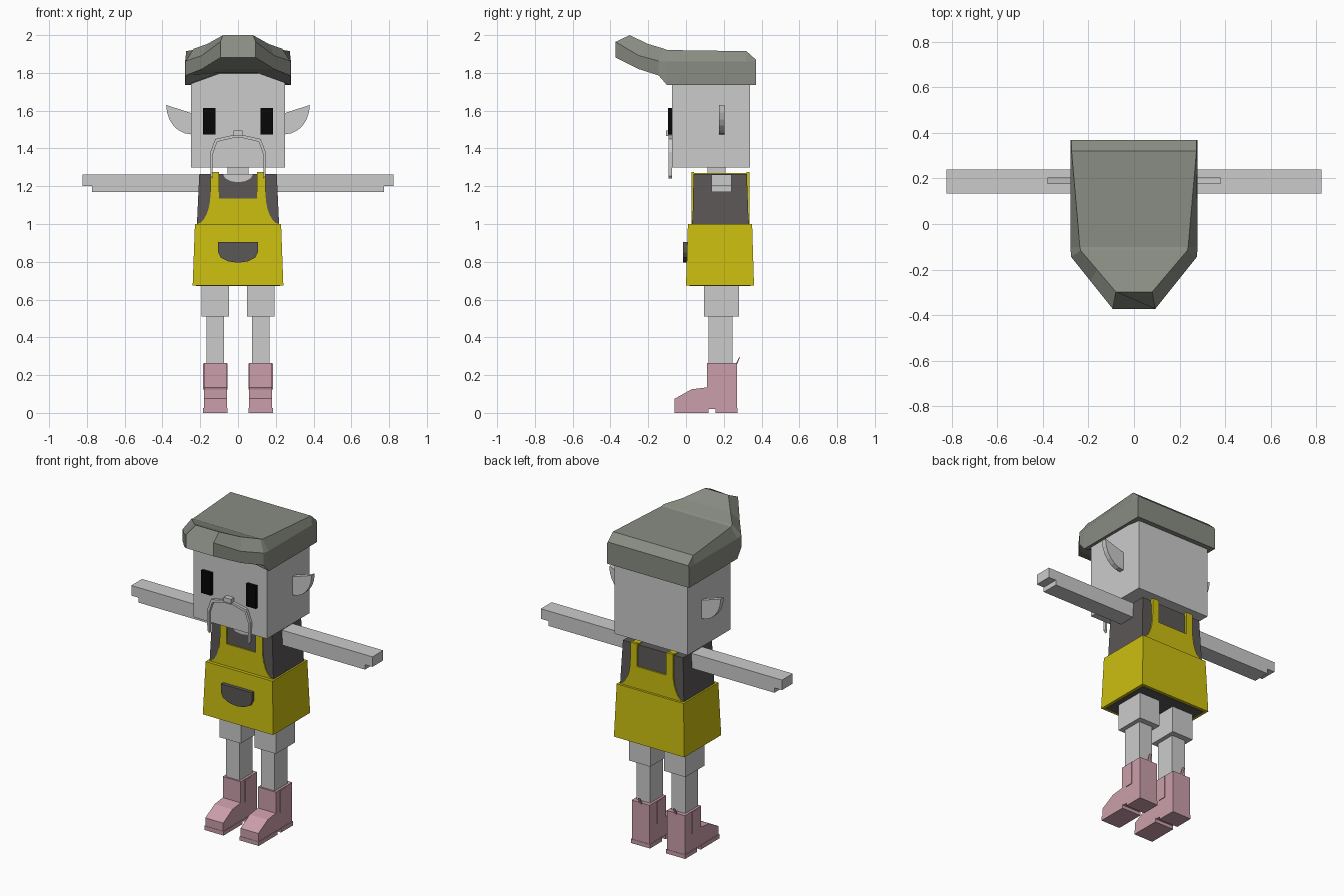
import bpy
import bmesh
from math import cos, sin, radians

cube = bpy.data.objects.get("Cube")
if cube:
    bpy.data.objects.remove(cube, do_unlink=True)


def material(name, red, green, blue):
    colour = (red, green, blue, 1)
    mat = bpy.data.materials.new(name)
    mat.use_nodes = True
    mat.diffuse_color = colour
    mat.node_tree.nodes["Principled BSDF"].inputs["Base Color"].default_value = colour
    return mat


SKIN = material("pale grey", .6, .6, .6)
OLIVE = material("olive grey", .25, .265, .225)
CHARCOAL = material("charcoal", .105, .095, .095)
YELLOW = material("apron yellow", .6, .52, .005)
PINK = material("boot pink", .6, .345, .405)
BLACK = material("eye black", .002, .002, .002)


def loft(name, rings, mat):
    """Skin a list of equal-length point rings and cap both ends."""
    bm = bmesh.new()
    loops = [[bm.verts.new(point) for point in ring] for ring in rings]
    for lower, upper in zip(loops, loops[1:]):
        for i in range(len(lower)):
            bm.faces.new((lower[i - 1], lower[i], upper[i], upper[i - 1]))
    bm.faces.new(loops[0])
    bm.faces.new(loops[-1])
    bmesh.ops.recalc_face_normals(bm, faces=bm.faces)
    mesh = bpy.data.meshes.new(name)
    bm.to_mesh(mesh)
    bm.free()
    mesh.materials.append(mat)
    bpy.context.collection.objects.link(bpy.data.objects.new(name, mesh))


def rect(x, y, z):
    """Horizontal rectangle from an x range and a y range."""
    return [(x[0], y[0], z), (x[1], y[0], z), (x[1], y[1], z), (x[0], y[1], z)]


def box(name, x, y, z, mat):
    loft(name, [rect(x, y, height) for height in z], mat)


def centred(width):
    return (-width / 2, width / 2)


def plate(name, outline, y, mat):
    """Extrude an x-z outline along y."""
    loft(name, [[(px, depth, pz) for px, pz in outline] for depth in y], mat)


def slab(name, outline, x, mat):
    """Extrude a y-z outline along x."""
    loft(name, [[(across, py, pz) for py, pz in outline] for across in x], mat)


def mirrored(half):
    """Close a right-half outline by reflecting it in x."""
    return half + [(-x, z) for x, z in reversed(half)]


def arc(x, z, rx, rz, start, end, steps=6):
    """Points along part of an ellipse, angles in degrees."""
    angles = [radians(start + (end - start) * i / steps) for i in range(steps + 1)]
    return [(x + rx * cos(a), z + rz * sin(a)) for a in angles]


# Head, neck and face
box("head", centred(.5), (-.075, .34), (1.3, 1.84), SKIN)
box("neck", centred(.11), (.115, .21), (1.24, 1.31), SKIN)
box("nose", centred(.05), (-.105, -.07), (1.467, 1.495), SKIN)
outer_edge = [(.03, 1.47), (.12, 1.45), (.147, 1.38), (.145, 1.255)]
inner_edge = [(x * .92, z - .015) for x, z in reversed(outer_edge)]
plate("moustache", mirrored(outer_edge + inner_edge), (-.092, -.074), SKIN)


# Cap: sections from back to peak, narrowing and sweeping upward at the front
def cap_section(y, crown):
    peak = y < -.1
    width = .28 - .8 * max(0, -.14 - y)
    rim = 1.77 + .8 * y * y if peak else 1.735
    shoulder = 1.86 + 1.4 * max(0, -.1 - y) ** 2
    half = [
        (width * (.85 if y < 0 else .98), y * (.8 if peak else 1), crown),
        (width, y, shoulder),
        (width, y, rim),
        (min(.1, width / 2), y, max(rim, 1.8) if y < 0 else rim),
    ]
    return half + [(-px, py, pz) for px, py, pz in reversed(half)]


sections = [cap_section(.37, 1.87)]
for y in (.32, -.1, -.145, -.25, -.373):
    sections.append(cap_section(y, 1.915 + .95 * min(0, y * .8) ** 2))
loft("cap", sections, OLIVE)

# Shirt and apron
loft("shirt", [rect(centred(.436), (.034, .332), .99),
               rect(centred(.41), (.04, .322), 1.265)], CHARCOAL)
loft("apron_skirt", [rect(centred(.48), (0, .36), .675),
                     rect(centred(.456), (.01, .35), 1)], YELLOW)
box("skirt_lining", centred(.444), (.018, .342), (.672, .68), CHARCOAL)
bib = mirrored([(.1, 1.135), (.1, 1.275), (.145, 1.275)]
               + arc(.22, 1.17, .075, .17, 180, 270))
plate("front_bib", bib, (.03, .042), YELLOW)
plate("back_bib", bib, (.32, .336), YELLOW)
plate("neckline", arc(0, 1.266, .08, .045, 0, -180), (.033, .042), SKIN)
pocket = [(-.105, .905), (.105, .905)] + arc(0, .85, .105, .055, 0, -180)
plate("pocket", pocket, (-.015, .012), CHARCOAL)

# Outlines shared by the paired parts
ear = arc(.25, 1.63, .13, .155, 0, -90) + [(.25, 1.588)]
arm = [(.19, 1.262), (.823, 1.262), (.823, 1.2), (.772, 1.2), (.772, 1.17), (.19, 1.17)]
boot = [(-.06, .02), (-.06, .075), (.03, .125), (.11, .135), (.11, .265), (.27, .265), (.27, .02)]
loop = [(.262, .255), (.27, .255), (.288, .3), (.28, .292)]

for side, sign in (("left", 1), ("right", -1)):
    def span(centre, width):
        return [sign * centre + edge for edge in centred(width)]

    # Ear, eye, arm and shoulder strap
    plate(side + "_ear", [(sign * x, z) for x, z in ear], (.175, .205), SKIN)
    plate(side + "_arm", [(sign * x, z) for x, z in arm], (.135, .24), SKIN)
    box(side + "_eye", span(.153, .067), (-.095, -.07), (1.475, 1.613), BLACK)
    box(side + "_strap", span(.1225, .045), (.035, .33), (1.26, 1.27), YELLOW)

    # Leg
    box(side + "_thigh", span(.12, .145), (.095, .28), (.51, .69), SKIN)
    box(side + "_shin", span(.12, .093), (.12, .245), (.25, .52), SKIN)

    # Boot with separate toe and heel soles, side panels and a pull loop
    slab(side + "_boot", boot, span(.12, .122), PINK)
    box(side + "_toe_sole", span(.12, .13), (-.062, .12), (0, .025), PINK)
    box(side + "_heel_sole", span(.12, .13), (.155, .272), (0, .025), PINK)
    box(side + "_boot_panels", span(.12, .13), (.15, .2), (.125, .262), PINK)
    slab(side + "_boot_loop", loop, span(.12, .016), PINK)
